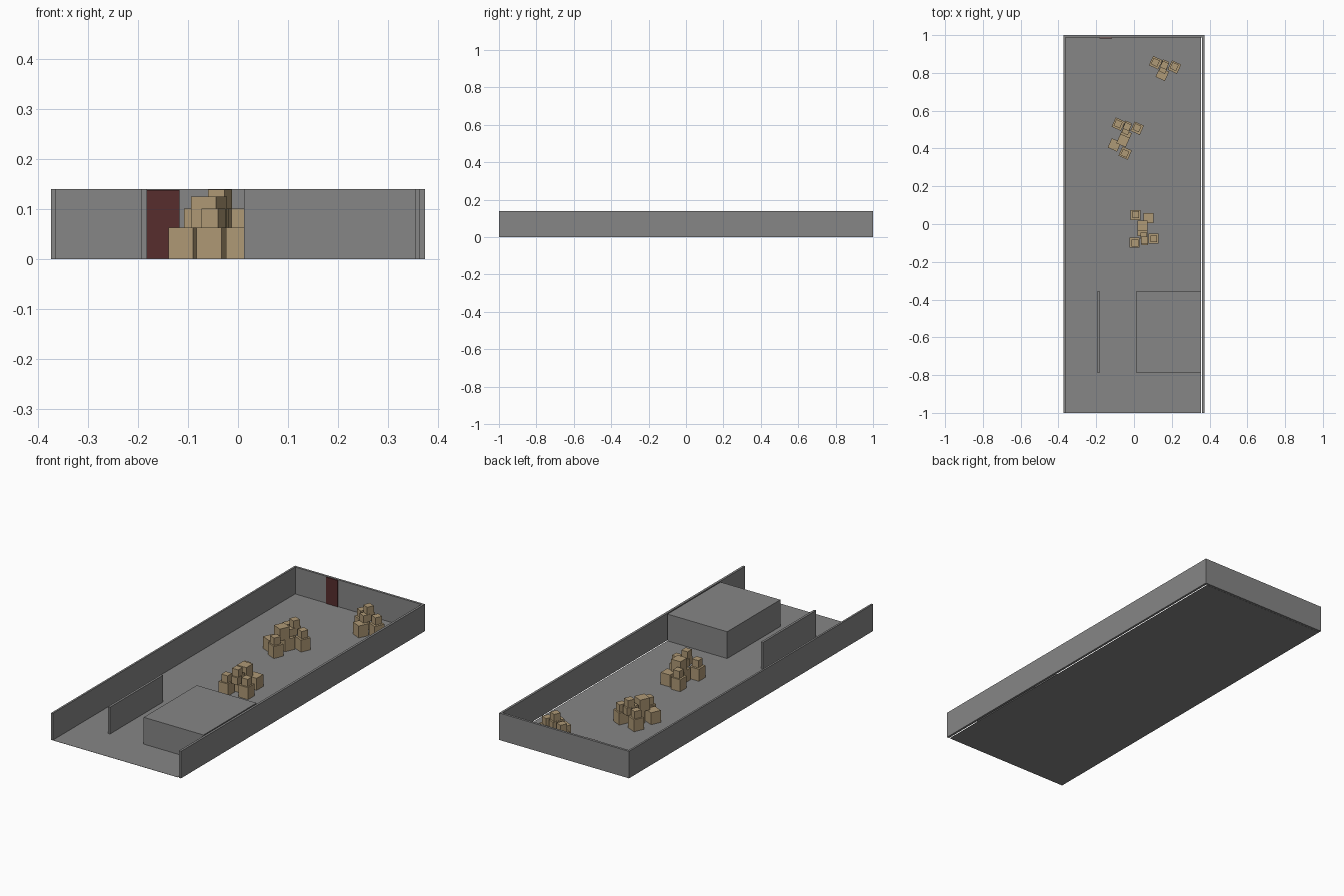
import bpy, bmesh, math
from mathutils import Matrix, Vector

if "Cube" in bpy.data.objects:
    bpy.data.objects.remove(bpy.data.objects["Cube"])


def material(name, color):
    m = bpy.data.materials.new(name)
    m.diffuse_color = (*color, 1)
    m.use_nodes = True
    m.node_tree.nodes["Principled BSDF"].inputs["Base Color"].default_value = m.diffuse_color
    return m


GREY = material("concrete_grey", (0.24, 0.24, 0.24))
TAN = material("crate_tan", (0.43, 0.32, 0.18))
RED = material("dark_red", (0.095, 0.027, 0.027))


def boxes(name, parts, mat, place=Matrix()):
    """One object made of boxes, each given as (min corner, max corner)."""
    bm = bmesh.new()
    for lo, hi in parts:
        lo, hi = Vector(lo), Vector(hi)
        bmesh.ops.create_cube(bm, size=1, matrix=Matrix.Translation((lo + hi) / 2)
                              @ Matrix.Diagonal((*(hi - lo), 1)))
    bm.transform(place)
    me = bpy.data.meshes.new(name)
    bm.to_mesh(me)
    bm.free()
    me.materials.append(mat)
    ob = bpy.data.objects.new(name, me)
    bpy.context.collection.objects.link(ob)
    return ob


H = 0.14
# Room shell
boxes("floor", [((-0.364, -1, 0), (0.355, 0.987, 0.001))], GREY)
boxes("left_wall", [((-0.373, -1, 0), (-0.363, 0.988, H))], GREY)
boxes("right_wall", [((0.361, -1, 0), (0.373, 0.988, H))], GREY)
boxes("back_wall", [((-0.373, 0.988, 0), (0.373, 1, H))], GREY)
# Inner structures
boxes("partition_wall", [((-0.194, -0.79, 0), (-0.182, -0.355, H))], GREY)
boxes("solid_block", [((0.012, -0.79, 0), (0.355, -0.355, H))], GREY)
# Door plate
boxes("door", [((-0.182, 0.983, 0.001), (-0.117, 0.988, 0.138))], RED)

# Crate stacks, positions relative to the big upper crate
BIG, SMALL = (0.054, 0.062), (0.036, 0.038)
trio = [
    (-0.042, -0.090, 0, BIG), (0.058, -0.069, 0, BIG), (0.000, -0.028, 0, BIG),
    (-0.040, -0.092, 0.062, SMALL), (0.060, -0.070, 0.062, SMALL),
    (0.007, -0.054, 0.062, SMALL), (0.010, -0.076, 0.1, SMALL),
    (0.012, -0.084, 0.062, SMALL),
]
pair = [
    (-0.037, 0.056, 0, BIG), (0.032, 0.040, 0, BIG),
    (0, 0, 0.062, BIG), (-0.036, 0.058, 0.062, SMALL),
]


def stack(name, items, x, y, angle):
    parts = []
    for cx, cy, z, (w, h) in items:
        parts.append(((cx - w / 2, cy - w / 2, z), (cx + w / 2, cy + w / 2, z + h)))
    place = Matrix.Translation((x, y, 0.001)) @ Matrix.Rotation(math.radians(angle), 4, 'Z')
    boxes(name, parts, TAN, place)


stack("crate_stack_front", trio + pair, 0.045, -0.008, 0)
stack("crate_stack_middle", trio + pair, -0.058, 0.442, 156)
stack("crate_stack_back", trio, 0.138, 0.767, 155)
